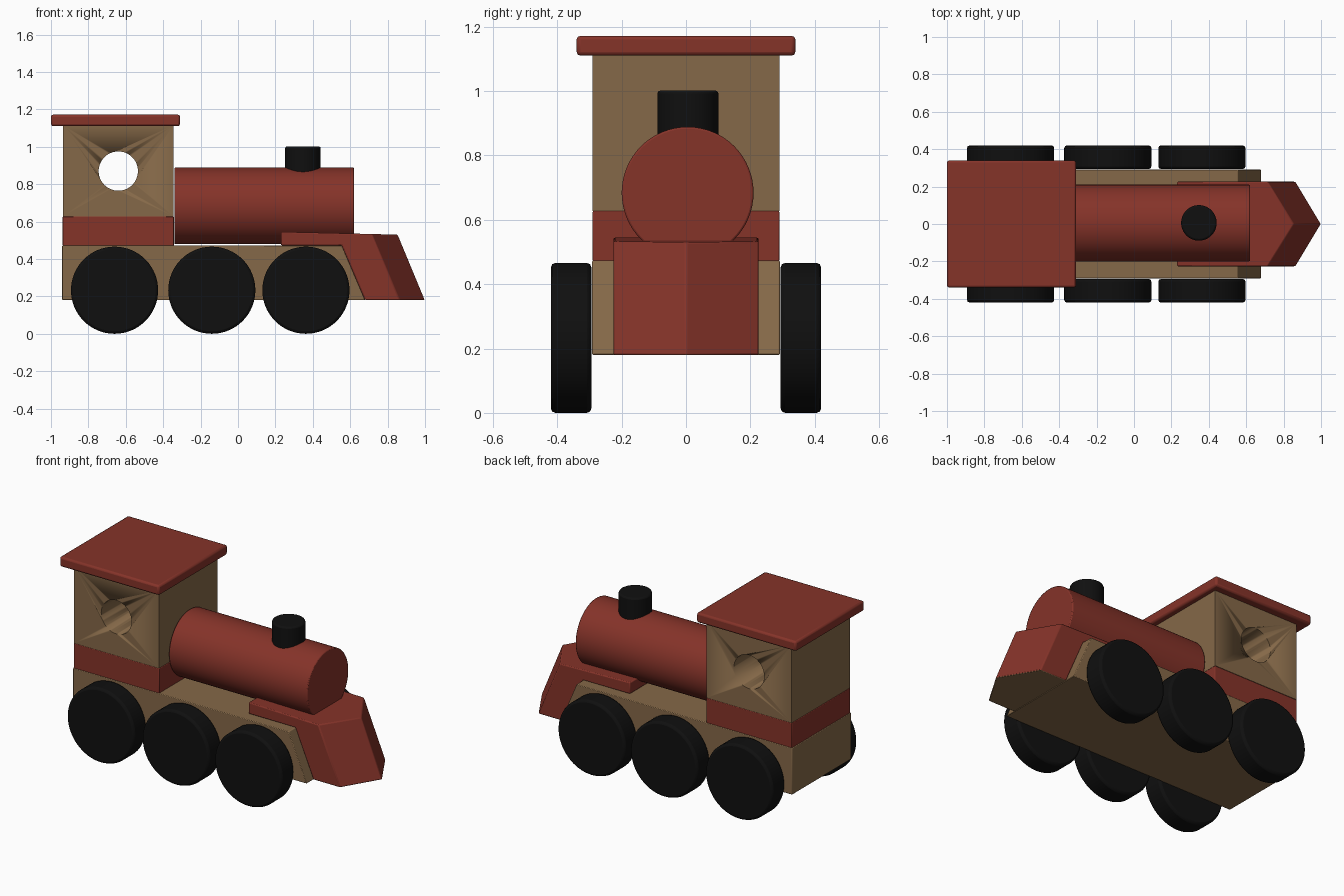
import bpy, bmesh, math
from mathutils import Matrix

if "Cube" in bpy.data.objects:
    bpy.data.objects.remove(bpy.data.objects["Cube"])


def material(name, rgb):
    m = bpy.data.materials.new(name)
    m.diffuse_color = (*rgb, 1)
    m.use_nodes = True
    m.node_tree.nodes["Principled BSDF"].inputs["Base Color"].default_value = m.diffuse_color
    return m


RED = material("brick red", (0.235, 0.033, 0.022))
WOOD = material("brown wood", (0.235, 0.140, 0.065))
BLACK = material("black", (0.005, 0.005, 0.005))


def finish(name, bm, mat, bevel=0.0, segments=2):
    """Turn a bmesh into an object with softened edges."""
    bmesh.ops.recalc_face_normals(bm, faces=bm.faces)
    me = bpy.data.meshes.new(name)
    bm.to_mesh(me)
    bm.free()
    ob = bpy.data.objects.new(name, me)
    bpy.context.collection.objects.link(ob)
    me.materials.append(mat)
    if bevel:
        mod = ob.modifiers.new("soft edges", 'BEVEL')
        mod.width, mod.segments = bevel, segments
        mod.limit_method, mod.angle_limit = 'ANGLE', math.radians(35)
    bpy.ops.object.select_all(action='DESELECT')
    ob.select_set(True)
    bpy.context.view_layer.objects.active = ob
    bpy.ops.object.shade_smooth_by_angle(angle=math.radians(30))
    return ob


def box(name, lo, hi, mat, bevel=0.0):
    bm = bmesh.new()
    bmesh.ops.create_cube(bm, size=1)
    for v in bm.verts:
        v.co = [(a + b) / 2 + c * (b - a) for a, b, c in zip(lo, hi, v.co)]
    return finish(name, bm, mat, bevel)


def cylinder(name, centre, radius, depth, axis, mat, bevel=0.0, sides=64):
    bm = bmesh.new()
    rot = {'X': Matrix.Rotation(math.pi / 2, 4, 'Y'),
           'Y': Matrix.Rotation(math.pi / 2, 4, 'X'),
           'Z': Matrix.Identity(4)}[axis]
    bmesh.ops.create_cone(bm, cap_ends=True, segments=sides, radius1=radius,
                          radius2=radius, depth=depth,
                          matrix=Matrix.Translation(centre) @ rot)
    return finish(name, bm, mat, bevel)


def loft(name, slices, mat, bevel=0.0):
    """Join side profiles [(y, [(x, z), ...]), ...] into a closed solid."""
    bm = bmesh.new()
    rings = [[bm.verts.new((x, y, z)) for x, z in pts] for y, pts in slices]
    for a, b in zip(rings, rings[1:]):
        for i in range(len(a)):
            j = (i + 1) % len(a)
            bm.faces.new((a[i], a[j], b[j], b[i]))
    bm.faces.new(rings[0])
    bm.faces.new(rings[-1])
    return finish(name, bm, mat, bevel)


# Wooden chassis with a sloping front end
side = [(-0.94, 0.18), (0.68, 0.18), (0.555, 0.473), (-0.94, 0.473)]
loft("chassis", [(-0.292, side), (0.292, side)], WOOD, 0.004)

# Cab: red lower band, wooden upper block with a round window, red roof
box("cab_base", (-0.937, -0.29, 0.47), (-0.343, 0.29, 0.628), RED, 0.004)
cab = box("cab", (-0.935, -0.29, 0.628), (-0.345, 0.29, 1.115), WOOD)
cutter = cylinder("window_cutter", (-0.64, 0, 0.87), 0.105, 1, 'Y', WOOD)
cutter.hide_render = True
cutter.hide_set(True)
cut = cab.modifiers.new("window", 'BOOLEAN')
cut.object, cut.solver = cutter, 'EXACT'
box("roof", (-1.0, -0.34, 1.11), (-0.31, 0.34, 1.172), RED, 0.012)

# Boiler and chimney
cylinder("boiler", (0.14, 0.005, 0.684), 0.205, 0.96, 'X', RED, 0.006)
cylinder("chimney", (0.347, 0.006, 0.9), 0.095, 0.204, 'Z', BLACK, 0.01)


# Pointed front guard wrapping over the chassis nose
def guard_profile(top_x, bottom_x):
    top_z = 0.545 - 0.024 * (top_x - 0.23)
    return [(0.23, 0.473), (0.23, 0.545), (top_x, top_z),
            (bottom_x, 0.18), (0.68, 0.18), (0.555, 0.473)]


guard = loft("front_guard", [(-0.226, guard_profile(0.715, 0.865)),
                             (0, guard_profile(0.855, 1.0)),
                             (0.226, guard_profile(0.715, 0.865))], RED, 0.006)
guard.data.materials.append(WOOD)
for f in guard.data.polygons:       # bare wood underside
    if f.normal.z < -0.9 and f.center.z < 0.2:
        f.material_index = 1

# Six wheels
for i, x in enumerate((-0.66, -0.14, 0.363)):
    for s, label in ((-1, "near"), (1, "far")):
        cylinder(f"wheel_{label}_{i + 1}", (x, s * 0.357, 0.233), 0.233,
                 0.126, 'Y', BLACK, 0.014)
